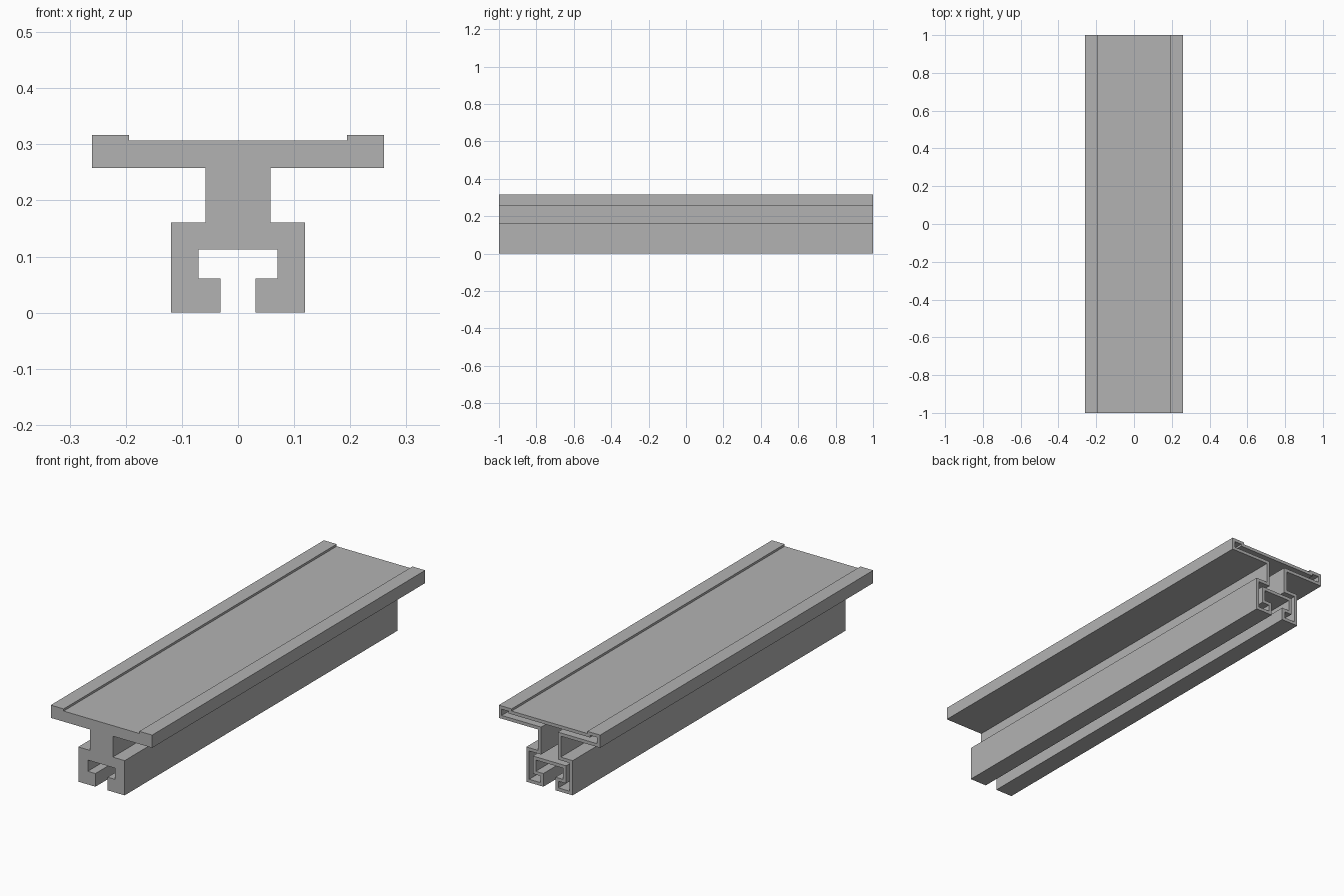
import bpy
import bmesh
from mathutils import Vector

if "Cube" in bpy.data.objects:
    bpy.data.objects.remove(bpy.data.objects["Cube"], do_unlink=True)

HALF_LENGTH = 1.0
WALL = 0.015

# Right half of the cross-section (x, z), from the top lip down to the slot
half = [(0.194, 0.307), (0.194, 0.317), (0.26, 0.317), (0.26, 0.258),
        (0.058, 0.258), (0.058, 0.161), (0.119, 0.161), (0.119, 0),
        (0.031, 0), (0.031, 0.061), (0.07, 0.061), (0.07, 0.113)]
outline = [Vector(p) for p in half] + [Vector((-x, z)) for x, z in reversed(half)]


def inset(points, distance):
    """Offset a clockwise right-angled outline inward."""
    result = []
    for i, p in enumerate(points):
        before = (p - points[i - 1]).normalized()
        after = (points[(i + 1) % len(points)] - p).normalized()
        normals = Vector((before.y, -before.x)) + Vector((after.y, -after.x))
        result.append(p + normals * distance)
    return result


def ring(bm, points, y):
    return [bm.verts.new((p.x, y, p.y)) for p in points]


def bridge(bm, a, b):
    for i in range(len(a)):
        j = (i + 1) % len(a)
        bm.faces.new((a[i], a[j], b[j], b[i]))


# Hollow extrusion: closed at the front, open at the back
bm = bmesh.new()
inner = inset(outline, WALL)
outer_front = ring(bm, outline, -HALF_LENGTH)
outer_back = ring(bm, outline, HALF_LENGTH)
inner_back = ring(bm, inner, HALF_LENGTH)
inner_front = ring(bm, inner, -HALF_LENGTH + WALL)
bm.faces.new(outer_front)
bridge(bm, outer_front, outer_back)
bridge(bm, outer_back, inner_back)
bridge(bm, inner_back, inner_front)
bm.faces.new(inner_front)
bmesh.ops.recalc_face_normals(bm, faces=bm.faces)
caps = [f for f in bm.faces if len(f.verts) > 4]
bmesh.ops.triangulate(bm, faces=caps, ngon_method='EAR_CLIP')

mesh = bpy.data.meshes.new("rail_profile")
bm.to_mesh(mesh)
bm.free()
rail = bpy.data.objects.new("rail_profile", mesh)
bpy.context.collection.objects.link(rail)

# Plain grey metal
grey = bpy.data.materials.new("grey")
grey.use_nodes = True
colour = (0.45, 0.45, 0.45, 1)
grey.diffuse_color = colour
grey.node_tree.nodes["Principled BSDF"].inputs["Base Color"].default_value = colour
mesh.materials.append(grey)
